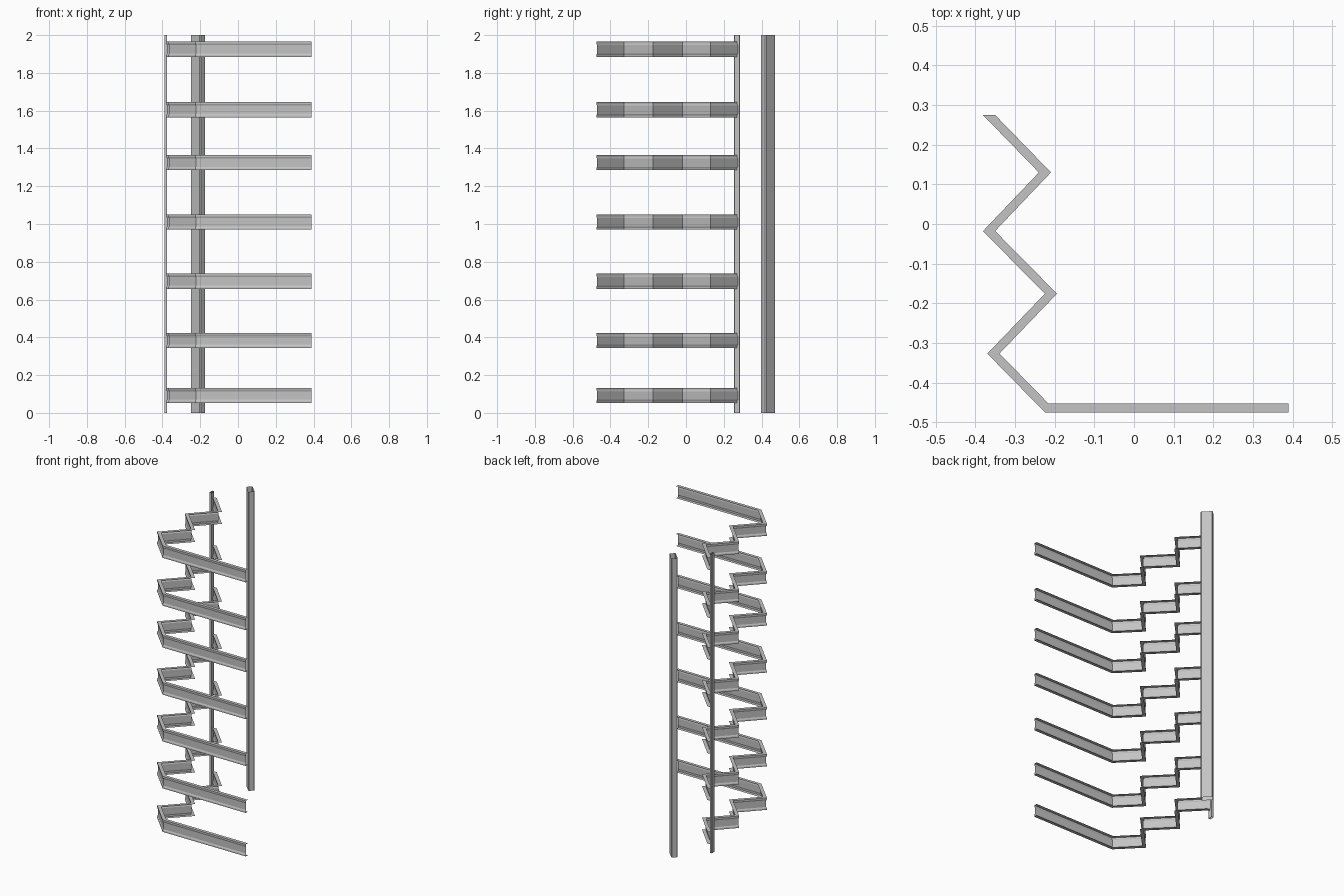
import bpy
import math
from mathutils import Vector

if "Cube" in bpy.data.objects:
    bpy.data.objects.remove(bpy.data.objects["Cube"])

grey = bpy.data.materials.new("light grey metal")
grey.diffuse_color = (0.55, 0.55, 0.55, 1)
grey.use_nodes = True
grey.node_tree.nodes["Principled BSDF"].inputs["Base Color"].default_value = grey.diffuse_color


def make(name, verts, faces):
    mesh = bpy.data.meshes.new(name)
    mesh.from_pydata(verts, [], faces)
    mesh.materials.append(grey)
    obj = bpy.data.objects.new(name, mesh)
    bpy.context.collection.objects.link(obj)
    return obj


# Plan line of the outer face of each rail, back to front right
path = [Vector(p) for p in [(-0.381, 0.275), (-0.24, 0.130), (-0.381, -0.018),
                            (-0.225, -0.176), (-0.370, -0.327),
                            (-0.225, -0.475), (0.39, -0.475)]]
# Channel section: (depth inward, height), open towards the inside
DEPTH, HALF = 0.022, 0.040
section = [(DEPTH, -HALF), (0, -HALF), (0, -0.031), (0.004, -0.022),
           (0.004, 0.022), (0, 0.031), (0, HALF), (DEPTH, HALF)]

# Mitre directions at each path point
normals = []
for a, b in zip(path, path[1:]):
    d = (b - a).normalized()
    normals.append(Vector((-d.y, d.x)))
before = [Vector((math.sqrt(0.5), -math.sqrt(0.5)))] + normals
after = normals + [normals[-1]]
mitres = [(m + n) / (1 + m.dot(n)) for m, n in zip(before, after)]

# Seven zigzag rails
count = len(section)
for i, z in enumerate([0.092, 0.383, 0.697, 1.010, 1.325, 1.605, 1.925]):
    verts = [(p.x + m.x * d, p.y + m.y * d, z + h)
             for p, m in zip(path, mitres) for d, h in section]
    faces = [(s * count + k, (s + 1) * count + k,
              (s + 1) * count + k + 1, s * count + k + 1)
             for s in range(len(path) - 1) for k in range(count - 1)]
    make(f"zigzag_rail_{i + 1}", verts, faces)


# Open-ended upright tube with chamfered corners
def post(name, x, y, width, depth, angle, chamfer):
    w, d, c = width / 2, depth / 2, chamfer
    ring = [(w - c, -d), (w, -d + c), (w, d - c), (w - c, d),
            (-w + c, d), (-w, d - c), (-w, -d + c), (-w + c, -d)]
    ca, sa = math.cos(angle), math.sin(angle)
    verts = [(x + u * ca - v * sa, y + u * sa + v * ca, z)
             for z in (0, 2) for u, v in ring]
    n = len(ring)
    make(name, verts, [(k, (k + 1) % n, (k + 1) % n + n, k + n) for k in range(n)])


post("back_post", -0.2125, 0.435, 0.074, 0.038, math.radians(-45), 0.004)
post("thin_end_post", -0.3825, 0.270, 0.015, 0.030, 0, 0.001)
